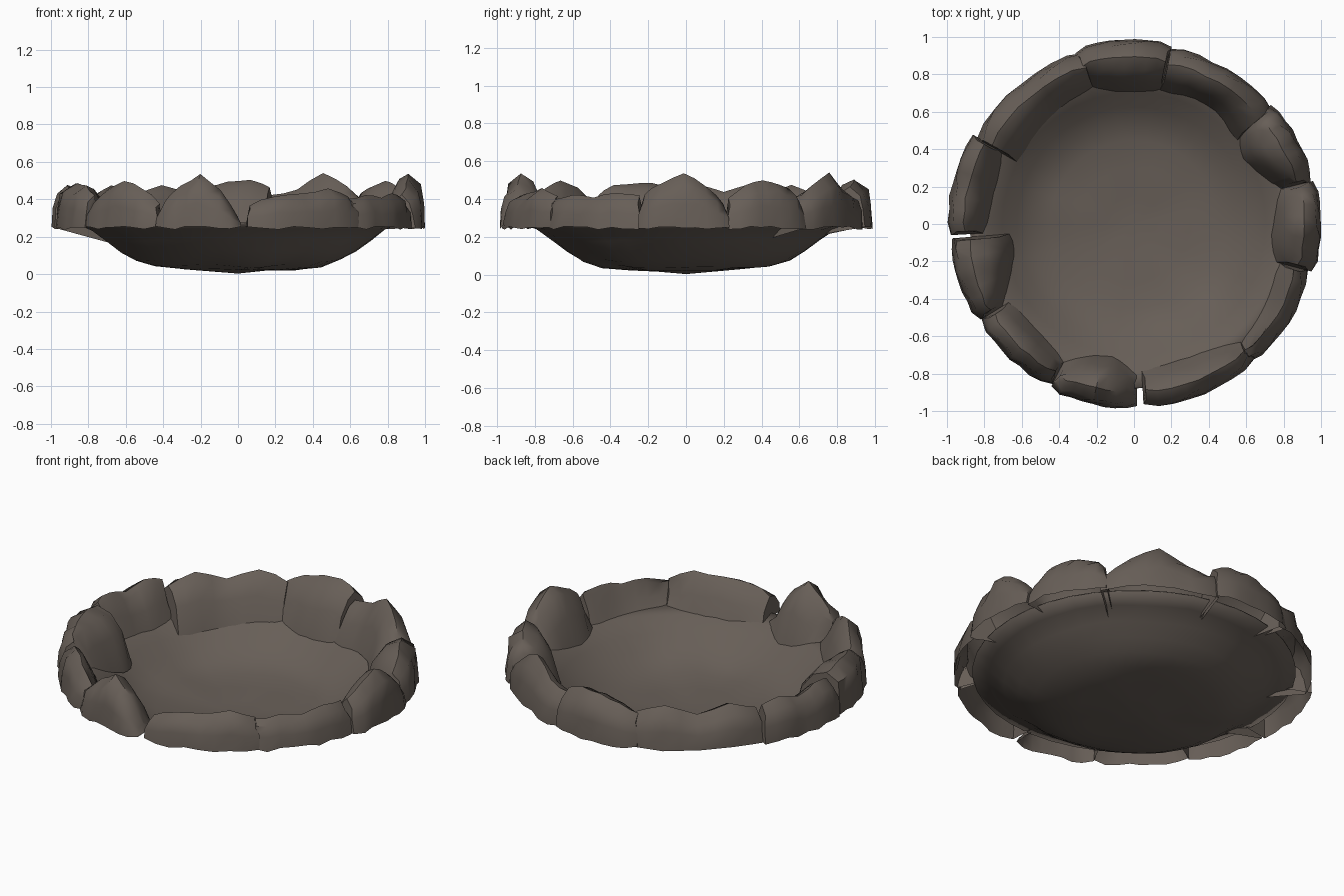
import bpy, bmesh, math, random
from mathutils import noise, Vector

if "Cube" in bpy.data.objects:
    bpy.data.objects.remove(bpy.data.objects["Cube"])

random.seed(4)

stone = bpy.data.materials.new("brown_grey_stone")
stone.diffuse_color = (0.135, 0.112, 0.095, 1)
stone.use_nodes = True
stone.node_tree.nodes["Principled BSDF"].inputs["Base Color"].default_value = stone.diffuse_color


def finish(name, bm, angle):
    bmesh.ops.recalc_face_normals(bm, faces=bm.faces)
    me = bpy.data.meshes.new(name)
    bm.to_mesh(me)
    bm.free()
    me.materials.append(stone)
    ob = bpy.data.objects.new(name, me)
    bpy.context.collection.objects.link(ob)
    bpy.ops.object.select_all(action='DESELECT')
    bpy.context.view_layer.objects.active = ob
    ob.select_set(True)
    bpy.ops.object.shade_smooth_by_angle(angle=math.radians(angle))
    return ob


def lerp_list(vals, t):
    p = t * (len(vals) - 1)
    i = min(int(p), len(vals) - 2)
    return vals[i] + (vals[i + 1] - vals[i]) * (p - i)


# shallow hammered bowl
profile = [(.15, .017), (.3, .026), (.45, .042), (.55, .075), (.63, .12),
           (.71, .18), (.79, .24), (.88, .27)]
N = 40


def bowl_point(r, z, a):
    p = Vector((r * math.cos(a), r * math.sin(a), z))
    n = noise.noise(p * 4)
    p.z += (.016 if .2 < r < .8 else .004) * n
    return p


def bowl_z(r):
    for (r0, z0), (r1, z1) in zip(profile, profile[1:]):
        if r <= r1:
            return z0 + (z1 - z0) * (r - r0) / (r1 - r0)
    return .27


bm = bmesh.new()
centre = bm.verts.new((0, 0, .003))
prev = None
for r, z in profile:
    ring = [bm.verts.new(bowl_point(r, z, 2 * math.pi * k / N)) for k in range(N)]
    for k in range(N):
        j = (k + 1) % N
        if prev:
            bm.faces.new((prev[k], prev[j], ring[j], ring[k]))
        else:
            bm.faces.new((centre, ring[j], ring[k]))
    prev = ring
bowl = finish("bowl", bm, 40)
if bowl.data.polygons[0].normal.z > 0:   # outside faces point down
    bowl.data.flip_normals()
sol = bowl.modifiers.new("thickness", 'SOLIDIFY')
sol.thickness = .008
sol.offset = -1

# rim stones: start angle, end angle, outer radius, inner radii, heights along the arc
stones = [
    (-15, 13.5, 1.0, (.80, .76, .78, .82), (.43, .48, .54, .47, .38)),
    (13.5, 41, .985, (.82, .74, .70, .76), (.40, .47, .50, .48, .42)),
    (39, 79, .965, (.72, .77, .77, .74), (.38, .47, .54, .45, .42)),
    (78, 109, .985, (.75, .73, .74, .80), (.46, .51, .49, .47, .42)),
    (106, 152, .965, (.78, .76, .74, .72), (.42, .48, .42, .47, .42)),
    (151, 183.5, .995, (.82, .79, .79, .82), (.45, .48, .44, .48, .46)),
    (184.5, 212, .985, (.68, .68, .74, .84), (.47, .48, .48, .47, .42)),
    (212, 243, .98, (.80, .79, .80, .84), (.38, .46, .50, .46, .38)),
    (243, 271, .99, (.84, .76, .74, .82), (.38, .47, .53, .45, .30)),
    (273, 312, .985, (.80, .79, .80, .86), (.37, .42, .43, .46, .41)),
    (310, 345, .98, (.88, .86, .84, .82), (.40, .42, .41, .43, .42)),
]
for i, (a0, a1, ro, radii, heights) in enumerate(stones):
    bm = bmesh.new()
    S = 8
    prev = None
    for s in range(S + 1):
        t = s / S
        end = s in (0, S)
        o = ro - (.015 if end else 0) + random.uniform(-.006, .006)
        ri = lerp_list(radii, t) + (.015 if end else 0)
        h = lerp_list(heights, t) + random.uniform(-.006, .006)
        w = o - ri
        dz = h - .25
        toe = ri - .025
        # cross-section, open underneath: outer wall, crest, inner slope, toe on the bowl
        sec = [(o, .25 + random.uniform(-.012, .006)),
               (o - .01, .25 + dz * .45),
               (o - .03, .25 + dz * .78),
               (o - .055 - .15 * w, h),
               (ri + w * .37, .25 + dz * .88),
               (ri + w * .11, .25 + dz * .46),
               (toe, bowl_z(toe) + .012)]
        ring = []
        for q, (r, z) in enumerate(sec):
            jit = random.uniform(-.009, .009) if q in (1, 2, 4, 5) else 0
            a = math.radians(a0 + (a1 - a0) * t)
            if end and 1 < q < 6:     # ends lean in slightly
                a += math.radians(1) * (1 if s == 0 else -1)
            r += jit
            ring.append(bm.verts.new((r * math.cos(a), r * math.sin(a), z + jit)))
        if prev:
            for k in range(6):
                bm.faces.new((prev[k], prev[k + 1], ring[k + 1], ring[k]))
        if end:
            bm.faces.new(ring)
        prev = ring
    finish("rim_stone_%02d" % (i + 1), bm, 45)
